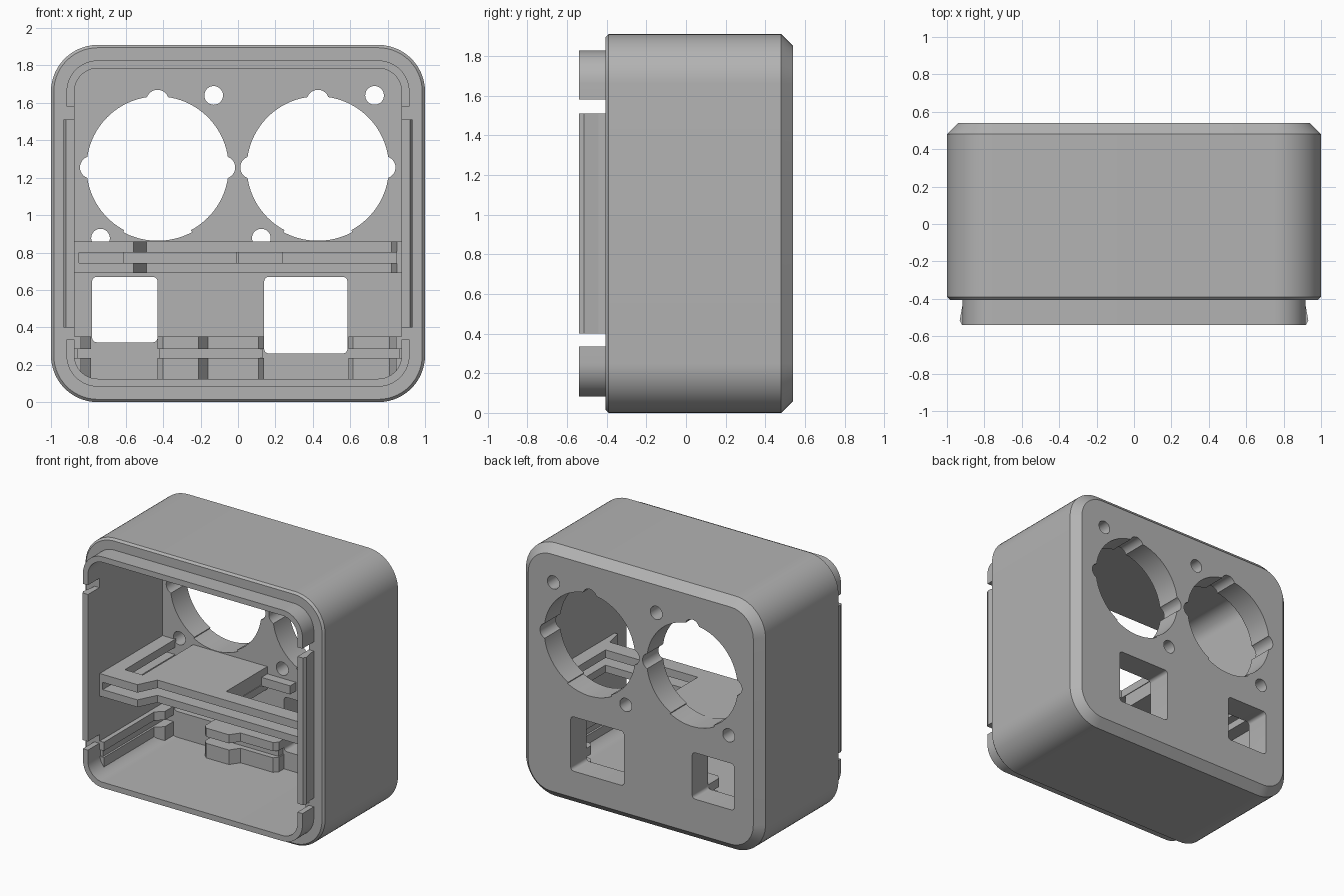
import bpy, bmesh
from math import sin, cos, pi, radians
from mathutils import Vector

if "Cube" in bpy.data.objects:
    bpy.data.objects.remove(bpy.data.objects["Cube"], do_unlink=True)

grey = bpy.data.materials.new("plain_grey")
grey.use_nodes = True
colour = (0.45, 0.45, 0.45, 1)
grey.diffuse_color = colour
grey.node_tree.nodes["Principled BSDF"].inputs["Base Color"].default_value = colour

WALL = 0.35            # inner face of the back wall
HEIGHT = 1.91
INSET = 0.125          # cavity inset from the outer shell


def loft(name, rings):
    """Closed solid through equally long rings of 3D points."""
    bm = bmesh.new()
    loops = [[bm.verts.new(p) for p in ring] for ring in rings]
    n = len(loops[0])
    for a, b in zip(loops, loops[1:]):
        for i in range(n):
            j = (i + 1) % n
            bm.faces.new((a[i], a[j], b[j], b[i]))
    bm.faces.new(loops[0])
    bm.faces.new(loops[-1])
    bmesh.ops.recalc_face_normals(bm, faces=bm.faces)
    mesh = bpy.data.meshes.new(name)
    bm.to_mesh(mesh)
    bm.free()
    obj = bpy.data.objects.new(name, mesh)
    bpy.context.collection.objects.link(obj)
    mesh.materials.append(grey)
    return obj


def arc(cx, cz, r, start, end, steps):
    return [(cx + r * cos(radians(start + (end - start) * i / steps)),
             cz + r * sin(radians(start + (end - start) * i / steps)))
            for i in range(steps + 1)]


def rounded(x0, x1, z0, z1, r, steps=14):
    corners = ((x1 - r, z1 - r), (x0 + r, z1 - r), (x0 + r, z0 + r), (x1 - r, z0 + r))
    return [p for k, (x, z) in enumerate(corners)
            for p in arc(x, z, r, 90 * k, 90 * k + 90, steps)]


def shell_ring(y, d):
    """Outline of the case at depth y, inset by d."""
    return [(x, y, z) for x, z in rounded(d - 1, 1 - d, d, HEIGHT - d, 0.25 - d)]


def through(name, outline, y0=0.2, y1=0.7):
    """Prism along y."""
    return loft(name, [[(x, y, z) for x, z in outline] for y in (y0, y1)])


def plate(name, outline, z0, z1):
    """Prism along z."""
    return loft(name, [[(x, y, z) for x, y in outline] for z in (z0, z1)])


def box(x0, x1, y0, y1):
    return [(x0, y0), (x1, y0), (x1, y1), (x0, y1)]


def disc(x, z, r, steps=48):
    return arc(x, z, r, 0, 360, steps)[:-1]


def smooth(obj):
    bpy.ops.object.select_all(action='DESELECT')
    obj.select_set(True)
    bpy.context.view_layer.objects.active = obj
    bpy.ops.object.shade_smooth_by_angle(angle=radians(30))


def cut(obj, cutter):
    cutter.hide_render = True
    mod = obj.modifiers.new("cut", 'BOOLEAN')
    mod.operation = 'DIFFERENCE'
    mod.solver = 'EXACT'
    mod.object = cutter
    bpy.context.view_layer.objects.active = obj
    bpy.ops.object.modifier_apply(modifier=mod.name)
    bpy.data.objects.remove(cutter, do_unlink=True)


# Shell with front lip and chamfered back edge
case = loft("case_shell", [shell_ring(y, d) for y, d in (
    (-0.54, 0.083), (-0.405, 0.083), (-0.405, 0.015),
    (-0.39, 0), (0.48, 0), (0.54, 0.06))])
cut(case, loft("cavity", [shell_ring(-0.7, INSET), shell_ring(WALL, INSET)]))

# Gaps in the lip beside the clips
for side in (-1, 1):
    for z0, z1 in ((0.335, 0.40), (1.51, 1.58)):
        x0, x1 = sorted((side * 0.8, side * 1.1))
        cut(case, through("lip_gap", box(x0, x1, z0, z1), -0.7, -0.405))

# Two large round openings with notches
for cx in (-0.43, 0.427):
    cz = 1.255
    cut(case, through("round_opening", disc(cx, cz, 0.38, 96)))
    for nx, nz in ((0, 0.355), (-0.355, 0), (0.355, 0)):
        cut(case, through("notch", disc(cx + nx, cz + nz, 0.06, 32)))
    wide = arc(cx, cz, 0.392, -118, -62, 20) + [(cx, cz)]
    cut(case, through("lower_notch", wide))

# Screw holes
for x, z in ((-0.13, 1.64), (0.73, 1.64), (-0.735, 0.877), (0.125, 0.877)):
    cut(case, through("screw_hole", disc(x, z, 0.05, 32)))

# Rectangular windows
for x0, x1, z0 in ((-0.78, -0.43, 0.32), (0.14, 0.585, 0.26)):
    cut(case, through("window", rounded(x0, x1, z0, 0.67, 0.025, 6)))
smooth(case)

# Snap ridges on the side clips
for side, label in ((-1, "right"), (1, "left")):
    ridge = [(side * x, y) for x, y in
             ((0.91, -0.44), (0.918, -0.44), (0.932, -0.515), (0.92, -0.54), (0.91, -0.54))]
    plate(label + "_snap_ridge", ridge, 0.40, 1.51)

# Middle shelf: two matching plates with a board slot between them
shelf = [(-0.88, -0.40), (-0.56, -0.40), (-0.49, -0.26), (0.82, -0.26),
         (0.85, -0.40), (0.88, -0.40), (0.88, 0.36), (0.77, 0.36),
         (0.77, -0.14), (0, -0.14), (0, 0.36), (-0.62, 0.36),
         (-0.62, -0.25), (-0.77, -0.25), (-0.77, 0.36), (-0.88, 0.36)]
plate("shelf_lower_plate", shelf, 0.69, 0.745)
plate("shelf_upper_plate", shelf, 0.80, 0.86)
for name, x0, x1, y0 in (("shelf_core", -0.615, -0.005, -0.10),
                         ("shelf_right_strip", -0.88, -0.85, -0.40),
                         ("shelf_left_strip", 0.848, 0.88, -0.40),
                         ("shelf_back_stop", 0, 0.24, 0.28)):
    plate(name, box(x0, x1, y0, 0.36), 0.74, 0.805)

# Bottom board guides, each grooved
guides = {
    "right_guide": ([(-0.88, -0.40), (-0.84, -0.40), (-0.84, 0.20), (-0.785, 0.25),
                     (-0.785, 0.36), (-0.88, 0.36)], box(-0.88, -0.855, -0.39, 0.36)),
    "centre_guide": ([(-0.43, 0.36), (-0.43, 0.22), (-0.40, 0.19), (-0.21, 0.19),
                      (-0.16, 0.26), (0.11, 0.26), (0.138, 0.29), (0.138, 0.36)],
                     box(-0.42, 0.13, 0.30, 0.36)),
    "left_guide": ([(0.59, 0.36), (0.59, 0.29), (0.615, 0.26), (0.81, 0.26),
                    (0.845, 0.20), (0.845, -0.40), (0.88, -0.40), (0.88, 0.36)],
                   box(0.86, 0.88, -0.39, 0.36)),
}
for name, (outline, core) in guides.items():
    plate(name + "_base", outline, 0.12, 0.235)
    plate(name + "_core", core, 0.23, 0.29)
    plate(name + "_top", outline, 0.285, 0.35)
